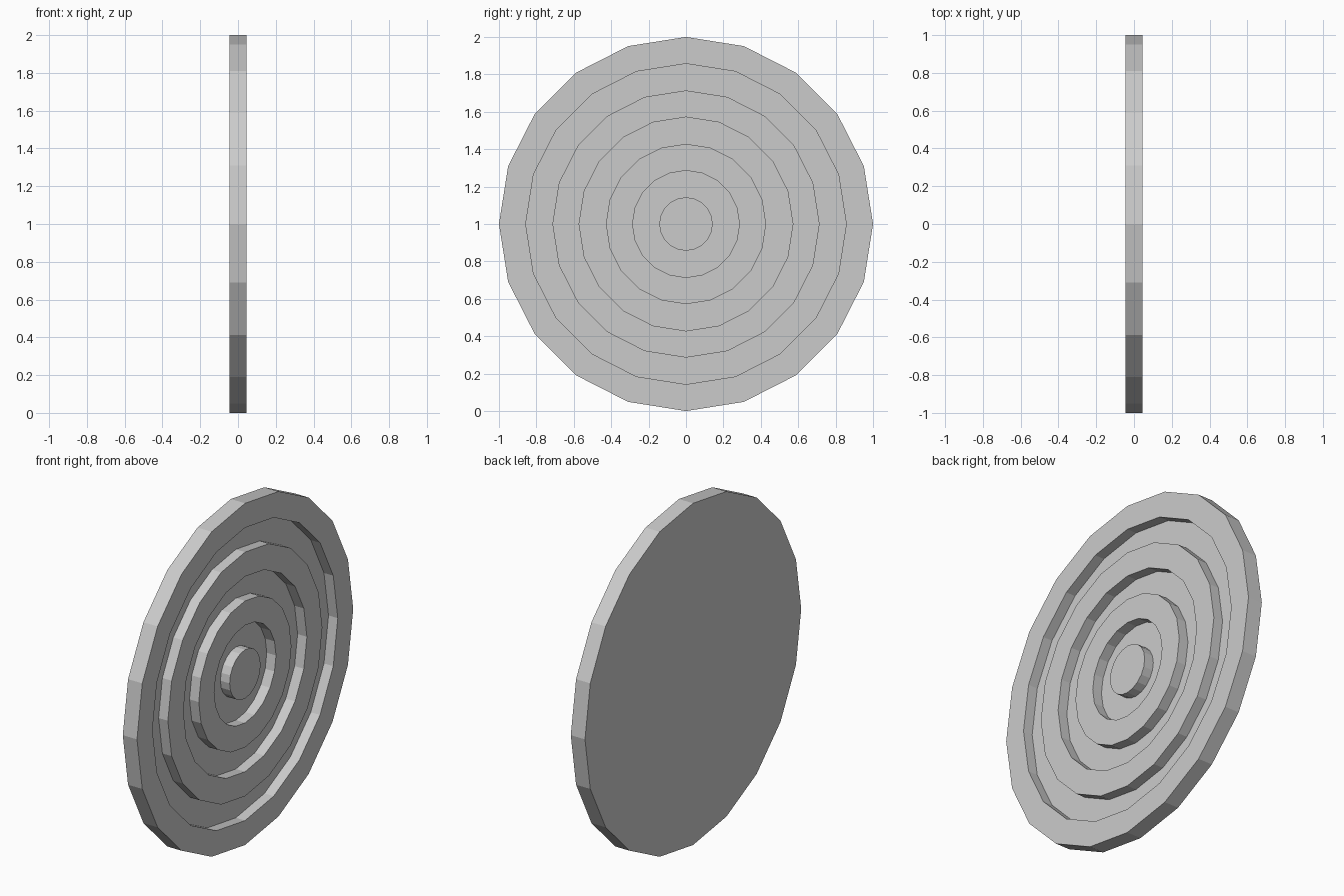
import bpy, bmesh, math

if "Cube" in bpy.data.objects:
    bpy.data.objects.remove(bpy.data.objects["Cube"])

SIDES = 20
HALF = 0.046      # half thickness of the disc
FLOOR = -0.014    # depth of the groove floors
RINGS = 7

bm = bmesh.new()

def ring(radius, x):
    return [bm.verts.new((x, radius * math.cos(2 * math.pi * i / SIDES),
                          1 + radius * math.sin(2 * math.pi * i / SIDES)))
            for i in range(SIDES)]

def bridge(a, b):
    for i in range(SIDES):
        j = (i + 1) % SIDES
        bm.faces.new((a[i], a[j], b[j], b[i]))

# Flat back and outer rim
last = ring(1, -HALF)
bm.faces.new(last)
rim = ring(1, HALF)
bridge(last, rim)
last = rim

# Alternating raised rings and grooves, working inward to the central boss
level = HALF
for k in range(RINGS - 1, 0, -1):
    edge = ring(k / RINGS, level)
    bridge(last, edge)
    level = FLOOR if level == HALF else HALF
    last = ring(k / RINGS, level)
    bridge(edge, last)
bm.faces.new(last)

bmesh.ops.recalc_face_normals(bm, faces=bm.faces)
mesh = bpy.data.meshes.new("ringed_disc")
bm.to_mesh(mesh)
bm.free()
disc = bpy.data.objects.new("ringed_disc", mesh)
bpy.context.collection.objects.link(disc)
